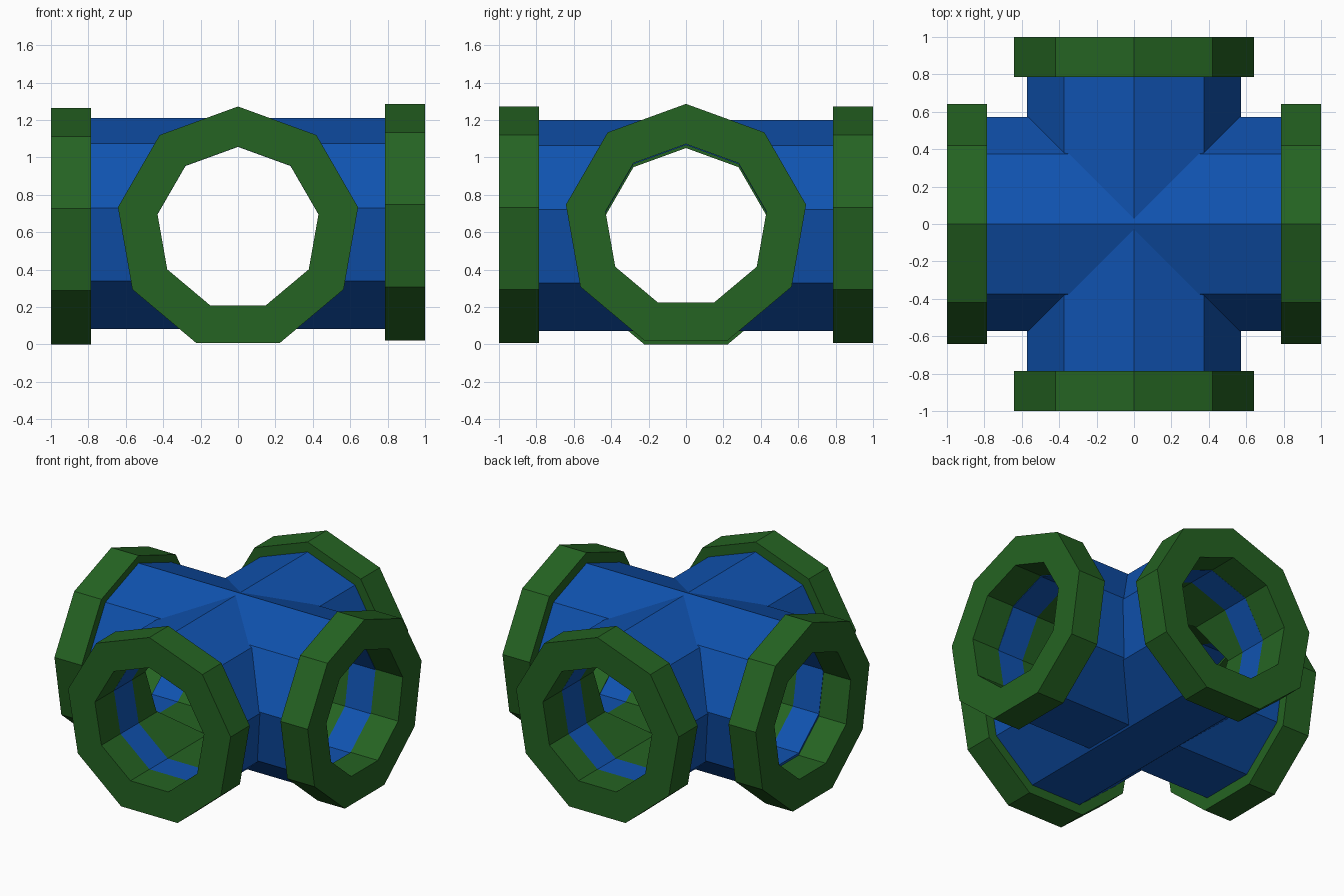
import bpy, bmesh
from math import sin, cos, tau

if "Cube" in bpy.data.objects:
    bpy.data.objects.remove(bpy.data.objects["Cube"])

SIDES = 9


def material(name, color):
    m = bpy.data.materials.new(name)
    m.diffuse_color = (*color, 1)
    m.use_nodes = True
    m.node_tree.nodes["Principled BSDF"].inputs["Base Color"].default_value = m.diffuse_color
    return m


BLUE = material("blue_paint", (0.005, 0.085, 0.43))
GREEN = material("green_paint", (0.018, 0.125, 0.016))


def prism(name, axis, stops, r, z, mats=(0,), hole=None):
    """Nine-sided bar or ring along x or y, one material index per section."""
    bm = bmesh.new()

    def ring(s, rad):
        pts = []
        for i in range(SIDES):
            a = tau * i / SIDES
            w, h = rad * sin(a), z + rad * cos(a)
            pts.append(bm.verts.new((s, w, h) if axis == "x" else (w, s, h)))
        return pts

    def skin(a, b, mat=0):
        for i in range(SIDES):
            j = (i + 1) % SIDES
            bm.faces.new((a[i], a[j], b[j], b[i])).material_index = mat

    outer = [ring(s, r) for s in stops]
    for a, b, m in zip(outer, outer[1:], mats):
        skin(a, b, m)
    if hole:
        inner = [ring(s, hole) for s in (stops[0], stops[-1])]
        skin(inner[0], inner[1])
        skin(outer[0], inner[0])
        skin(outer[-1], inner[1])
    else:
        bm.faces.new(outer[0])
        bm.faces.new(outer[-1])
    bmesh.ops.recalc_face_normals(bm, faces=bm.faces[:])
    me = bpy.data.meshes.new(name)
    bm.to_mesh(me)
    bm.free()
    ob = bpy.data.objects.new(name, me)
    bpy.context.collection.objects.link(ob)
    return ob


def combine(target, tool, operation):
    mod = target.modifiers.new(operation.lower(), "BOOLEAN")
    mod.object, mod.operation, mod.solver = tool, operation, "EXACT"
    bpy.context.view_layer.objects.active = target
    bpy.ops.object.modifier_apply(modifier=mod.name)
    bpy.data.objects.remove(tool)


# Crossing pipes, bored through; the bore is green in the middle
ZX, ZY = 0.636, 0.626
END, MID = 0.785, 0.58
body = prism("pipe_cross", "x", (-END, END), 0.582, ZX)
branch = prism("branch", "y", (-END, END), 0.582, ZY)
bores = [prism("bore_" + ax, ax, (-0.9, -MID, MID, 0.9), 0.437, z, (0, 1, 0))
         for ax, z in (("x", ZX), ("y", ZY))]
for ob in (body, branch, *bores):
    ob.data.materials.append(BLUE)
    ob.data.materials.append(GREEN)
combine(body, branch, "UNION")
for bore in bores:
    combine(body, bore, "DIFFERENCE")

# Collars on the four ends
for name, axis, side, z in (("left", "x", -1, 0.62), ("right", "x", 1, 0.641),
                            ("front", "y", -1, 0.627), ("back", "y", 1, 0.627)):
    stops = sorted((side, side * END))
    collar = prism(name + "_collar", axis, stops, 0.652, z, hole=0.437)
    collar.data.materials.append(GREEN)

# Stand on the floor
low = min((o.matrix_world @ v.co).z for o in bpy.data.objects for v in o.data.vertices)
for o in bpy.data.objects:
    o.location.z -= low
